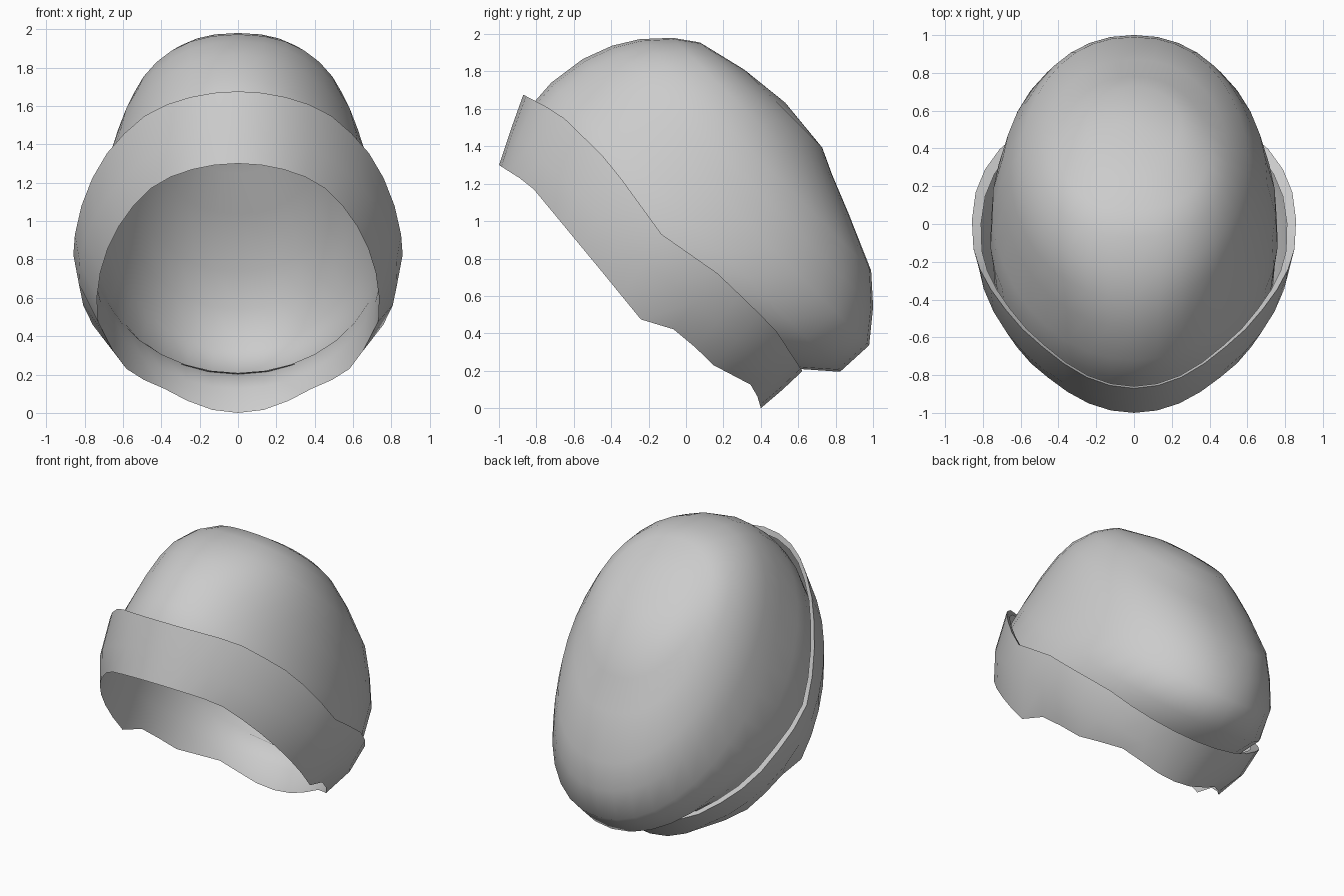
import bpy, bmesh
from math import sin, cos, pi, sqrt

if "Cube" in bpy.data.objects:
    bpy.data.objects.remove(bpy.data.objects["Cube"])

SEG = 36
R2 = sqrt(2)


def lerp_table(table, c):
    for (c0, a), (c1, b) in zip(table, table[1:]):
        if c <= c1:
            return a + (b - a) * (c - c0) / (c1 - c0)
    return table[-1][1]


# The cap is tilted 45 degrees: u runs front to back along the opening,
# v runs along the cap axis (up and back).
def ring(v, u_front, u_back, width, skew=0.05, blunt=1.0):
    pts = []
    mid, half = (u_front + u_back) / 2, (u_back - u_front) / 2
    for i in range(SEG):
        t = 2 * pi * i / SEG
        c, s = -cos(t), sin(t)
        x = width * (1 + skew * c) * abs(s) ** blunt * (1 if s >= 0 else -1)
        u = mid + half * c
        vv = lerp_table(v, c) if isinstance(v, list) else v
        pts.append((x, (u + vv) / R2, (vv - u) / R2))
    return pts


def loft(name, rings, pole=None, angle=0.9):
    bm = bmesh.new()
    loops = [[bm.verts.new(p) for p in r] for r in rings]
    for a, b in zip(loops, loops[1:]):
        for i in range(SEG):
            j = (i + 1) % SEG
            bm.faces.new((a[i], a[j], b[j], b[i]))
    if pole:
        top = bm.verts.new(pole)
        for i in range(SEG):
            bm.faces.new((loops[-1][i], loops[-1][(i + 1) % SEG], top))
    bmesh.ops.recalc_face_normals(bm, faces=bm.faces)
    me = bpy.data.meshes.new(name)
    bm.to_mesh(me)
    bm.free()
    ob = bpy.data.objects.new(name, me)
    bpy.context.collection.objects.link(ob)
    bpy.ops.object.select_all(action='DESELECT')
    ob.select_set(True)
    bpy.context.view_layer.objects.active = ob
    bpy.ops.object.shade_smooth_by_angle(angle=angle)
    return ob


# Uneven lower hem and nearly straight upper edge, as v against position
hem = [(-1, .212), (-.8, .255), (-.17, .198), (.17, .165), (.26, .165),
       (.36, .27), (.62, .26), (.89, .34), (1, .283)]
top_edge = [(-1, .57), (-.8, .635), (-.45, .64), (0, .565), (.35, .63),
            (.75, .636), (1, .58)]
middle = [(-1, .39), (0, .40), (.6, .45), (1, .43)]
crease = [(-1, .57), (-.5, .60), (.1, .53), (.5, .60), (1, .585)]

# Turned-up brim with a rolled lip
loft("folded_brim", [
    ring(hem, -1.626, .283, .735, .05),
    ring(middle, -1.715, .295, .825, .12),
    ring(top_edge, -1.80, .30, .85, .145),
    ring([(c, v - .02) for c, v in top_edge], -1.765, .27, .805, .12),
])

# Rounded cap with its lining running down inside the brim to the hem
loft("cap_dome", [
    ring(hem, -1.626, .283, .735, .05),
    ring(middle, -1.67, .25, .745, .06),
    ring(crease, -1.73, .29, .76, .07),
    ring(.72, -1.74, .445, .75, .05),
    ring(.93, -1.71, .455, .705, .01, .97),
    ring(1.09, -1.65, .325, .655, -.03, .93),
    ring(1.22, -1.57, .18, .60, -.06, .88),
    ring(1.35, -1.45, -.12, .50, -.08, .86),
    ring(1.435, -1.33, -.33, .40, -.08, .9),
    ring(1.50, -1.06, -.47, .25),
], pole=(0, (1.53 - .78) / R2, (1.53 + .78) / R2))
